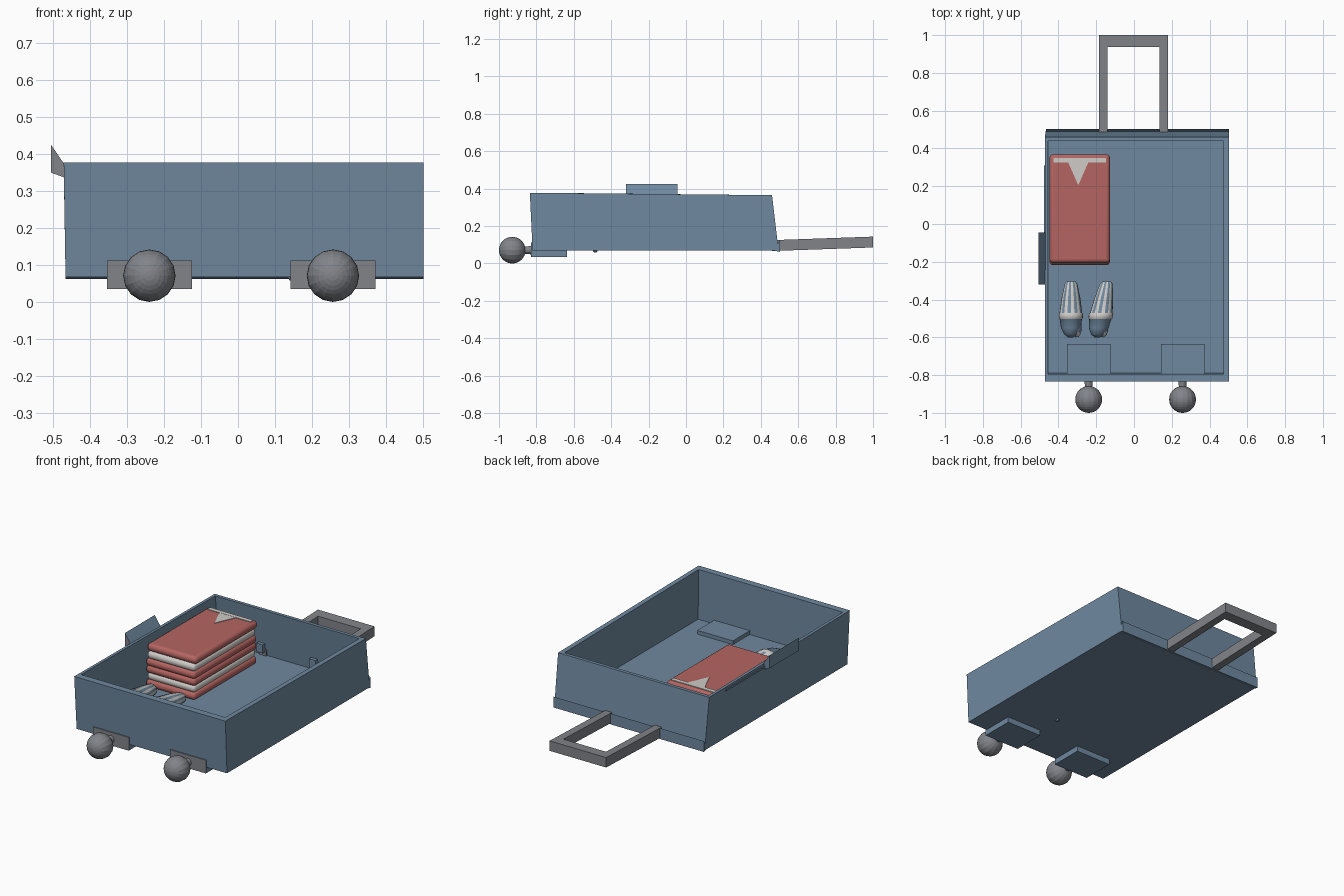
import bpy, bmesh, math
from mathutils import Matrix, Vector

if "Cube" in bpy.data.objects:
    bpy.data.objects.remove(bpy.data.objects["Cube"])


def material(name, rgb):
    m = bpy.data.materials.new(name)
    m.use_nodes = True
    m.diffuse_color = (*rgb, 1)
    m.node_tree.nodes["Principled BSDF"].inputs["Base Color"].default_value = (*rgb, 1)
    return m


BLUE = material("slate blue", (0.16, 0.25, 0.35))
GREY = material("metal grey", (0.22, 0.23, 0.25))
RED = material("faded red", (0.46, 0.13, 0.12))
WHITE = material("off white", (0.62, 0.60, 0.57))


def finish(name, bm, *mats):
    bmesh.ops.recalc_face_normals(bm, faces=bm.faces)
    mesh = bpy.data.meshes.new(name)
    bm.to_mesh(mesh)
    bm.free()
    for m in mats:
        mesh.materials.append(m)
    obj = bpy.data.objects.new(name, mesh)
    bpy.context.collection.objects.link(obj)
    return obj


def smooth(obj, angle=40):
    bpy.ops.object.select_all(action="DESELECT")
    obj.select_set(True)
    bpy.context.view_layer.objects.active = obj
    bpy.ops.object.shade_smooth_by_angle(angle=math.radians(angle))


def loft(loops):
    """Bridge rings of points and close both ends."""
    bm = bmesh.new()
    rings = [[bm.verts.new(p) for p in loop] for loop in loops]
    n = len(rings[0])
    for a, b in zip(rings, rings[1:]):
        for i in range(n):
            bm.faces.new((a[i], a[(i + 1) % n], b[(i + 1) % n], b[i]))
    bm.faces.new(rings[0])
    bm.faces.new(rings[-1])
    return bm


def rect(x0, x1, y0, y1, z_front, z_back):
    return [(x0, y0, z_front), (x1, y0, z_front), (x1, y1, z_back), (x0, y1, z_back)]


def box(x0, x1, y0, y1, z0, z1):
    return loft([rect(x0, x1, y0, y1, z0, z0), rect(x0, x1, y0, y1, z1, z1)])


def grey_front(obj):
    for p in obj.data.polygons:
        if p.normal.y < -0.9:
            p.material_index = 1


# Open case tray with leaning end walls
finish("case_shell", loft([
    rect(-0.467, 0.503, -0.82, 0.495, 0.068, 0.068),
    rect(-0.472, 0.503, -0.835, 0.46, 0.378, 0.365),
    rect(-0.455, 0.475, -0.795, 0.44, 0.378, 0.365),
    rect(-0.452, 0.475, -0.79, 0.47, 0.09, 0.09)]), BLUE)

# Wedge lip along the lower back edge
lip = [(0.465, 0.07), (0.503, 0.125), (0.503, 0.062)]
finish("back_lip", loft([[(x, y, z) for y, z in lip] for x in (-0.467, 0.503)]), BLUE)

# Side grip, leaning outwards, with its thin strip
grip = [(-0.506, 0.425), (-0.506, 0.35), (-0.465, 0.335), (-0.465, 0.365)]
grey_front(finish("side_grip", loft([[(x, y, z) for x, z in grip]
                                    for y in (-0.32, -0.045)]), BLUE, GREY))
finish("side_strip", box(-0.477, -0.465, -0.045, 0.31, 0.345, 0.355), BLUE)

# Pull handle, tilted slightly upwards
outer = [(-0.185, 0.46), (-0.185, 1.0), (0.18, 1.0), (0.18, 0.46)]
inner = [(0.135, 0.46), (0.135, 0.937), (-0.14, 0.937), (-0.14, 0.46)]
tilt = lambda y: (y - 0.5) * 0.035
finish("pull_handle", loft([[(x, y, z + tilt(y)) for x, y in outer + inner]
                            for z in (0.068, 0.126)]), GREY)

# Paired parts: wheels, axles, housings, handle mounts
for side, x in (("right", -0.24), ("left", 0.257)):
    hub = Vector((x, -0.929, 0.071))
    turn = Matrix.Rotation(math.pi / 2, 4, "X")
    bm = bmesh.new()
    bmesh.ops.create_uvsphere(bm, u_segments=16, v_segments=16, radius=0.071,
                              matrix=Matrix.Translation(hub) @ turn)
    finish(side + "_wheel", bm, GREY)
    bm = bmesh.new()
    bmesh.ops.create_cone(bm, cap_ends=True, segments=12, radius1=0.018, radius2=0.023,
                          depth=0.07, matrix=Matrix.Translation((x, -0.85, 0.071))
                          @ Matrix.Rotation(-math.pi / 2, 4, "X"))
    finish(side + "_axle", bm, GREY)
    grey_front(finish(side + "_wheel_housing",
                      box(x - 0.115, x + 0.115, -0.828, -0.635, 0.035, 0.112), BLUE, GREY))
    s = math.copysign(0.17, x)
    finish(side + "_handle_mount", box(s - 0.02, s + 0.02, 0.442, 0.475, 0.11, 0.16), BLUE)

# Small stud under the floor
bm = bmesh.new()
bmesh.ops.create_cone(bm, cap_ends=True, segments=6, radius1=0.006, radius2=0.02, depth=0.02,
                      matrix=Matrix.Translation((0.145, -0.485, 0.068)))
finish("floor_stud", bm, BLUE)

# Two folded shirts: red, white, red layers each
layer = 0.0408
for i in range(6):
    white = i % 3 == 1
    shift = 0.006 if i == 5 else 0
    z = 0.09 + i * layer
    inset = 0.005 if white else 0
    obj = finish(f"shirt_layer_{i + 1}",
                 box(-0.447 + inset, -0.127 - inset, -0.218 + inset + 2 * shift,
                     0.363 - inset + shift, z - 0.002, z + layer + 0.002),
                 WHITE if white else RED)
    bevel = obj.modifiers.new("soft_edges", "BEVEL")
    bevel.width = 0.02
    bevel.segments = 4
    smooth(obj, 60)

# Collar band and neck opening on the top shirt
top = 0.09 + 6 * layer + 0.001
finish("collar_band", box(-0.425, -0.147, 0.325, 0.35, top, top + 0.005), WHITE)
neck = [(-0.35, 0.33), (-0.295, 0.205), (-0.24, 0.33)]
finish("collar_neck", loft([[(x, y, z) for x, y in neck] for z in (top, top + 0.004)]), WHITE)


# Rolled socks: striped cuff, white band, blue toe
def sock(name, x_cuff, x_toe):
    profile = [(-0.305, 0.024), (-0.315, 0.033), (-0.39, 0.049), (-0.47, 0.06),
               (-0.475, 0.064), (-0.498, 0.064), (-0.503, 0.059), (-0.55, 0.052),
               (-0.583, 0.036), (-0.6, 0.014)]
    n = 20
    loops = []
    for y, r in profile:
        cx = x_cuff + (x_toe - x_cuff) * (-0.305 - y) / 0.295
        loops.append([(cx + r * math.cos(i * math.tau / n), y,
                       0.144 + 0.9 * r * math.sin(i * math.tau / n)) for i in range(n)])
    obj = finish(name, loft(loops), BLUE, WHITE)
    for p in obj.data.polygons:
        y = p.center.y
        stripe = y > -0.47 and (p.index % n) % 2 == 0
        p.material_index = int(stripe or -0.503 < y < -0.47)
    smooth(obj, 50)
    # Folded toe of the partner sock
    bm = bmesh.new()
    bmesh.ops.create_uvsphere(bm, u_segments=16, v_segments=10, radius=1,
                              matrix=Matrix.Translation((x_toe + 0.032, -0.55, 0.13))
                              @ Matrix.Diagonal((0.026, 0.05, 0.04, 1)))
    fold = finish(name + "_fold", bm, BLUE, WHITE)
    for p in fold.data.polygons:
        p.material_index = int(p.center.y < -0.57)
    smooth(fold, 60)


sock("right_sock", -0.333, -0.335)
sock("left_sock", -0.145, -0.195)
